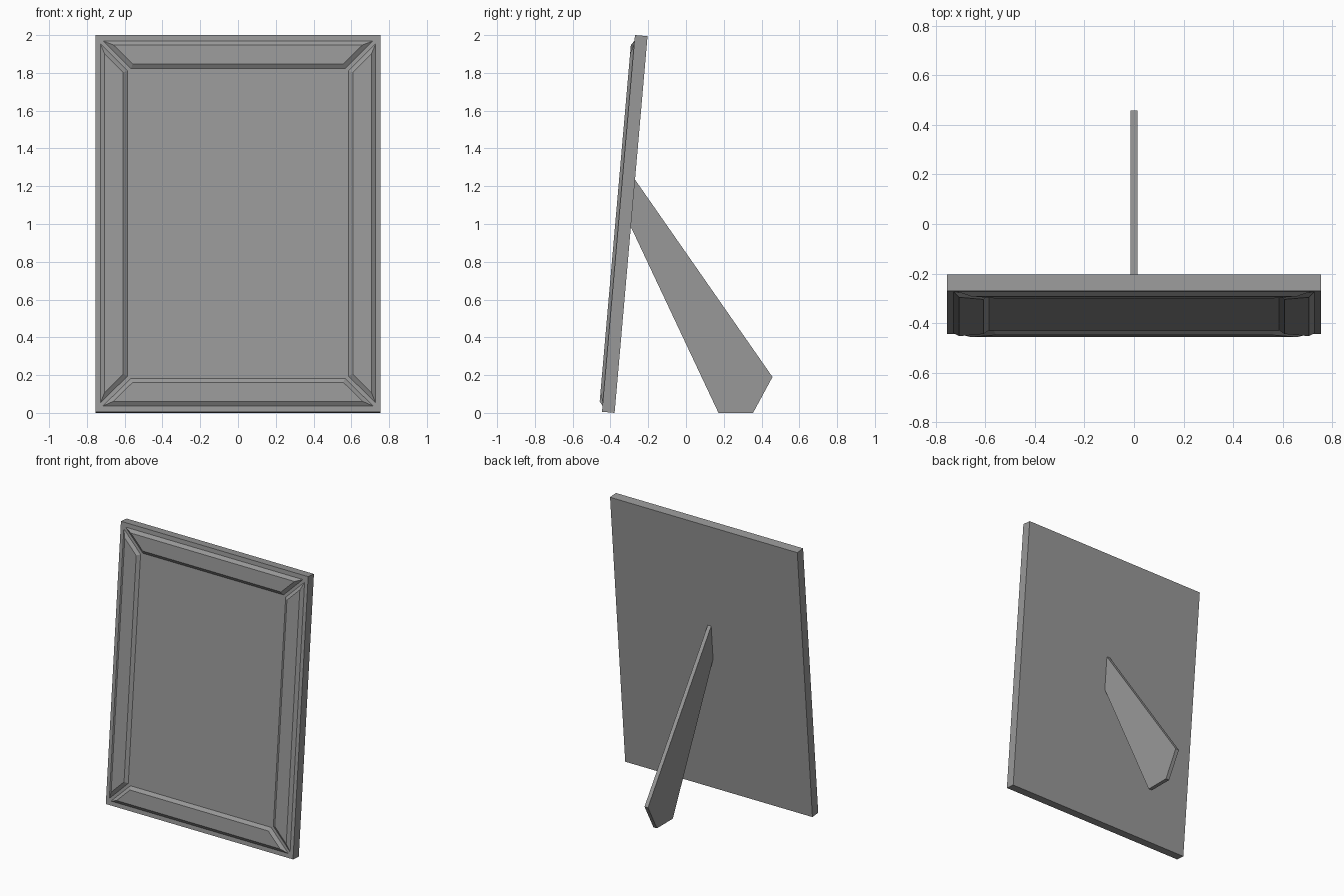
import bpy, bmesh
from math import radians, sqrt
from mathutils import Matrix

if "Cube" in bpy.data.objects:
    bpy.data.objects.remove(bpy.data.objects["Cube"])

HALF_W, HEIGHT, THICK = 0.755, 2.002, 0.067
LEAN = Matrix.Translation((0, -0.378, 0)) @ Matrix.Rotation(radians(-5), 4, 'X')

# Dark grey finish
grey = bpy.data.materials.new("dark_grey")
grey.diffuse_color = (0.318, 0.318, 0.318, 1)
grey.use_nodes = True
grey.node_tree.nodes["Principled BSDF"].inputs["Base Color"].default_value = grey.diffuse_color


def loft(name, loop_a, loop_b, matrix=Matrix()):
    """Closed solid between two matching vertex loops."""
    bm = bmesh.new()
    a = [bm.verts.new(p) for p in loop_a]
    b = [bm.verts.new(p) for p in loop_b]
    n = len(a)
    bm.faces.new(a)
    bm.faces.new(b)
    for i in range(n):
        j = (i + 1) % n
        bm.faces.new((a[i], a[j], b[j], b[i]))
    bmesh.ops.transform(bm, matrix=matrix, verts=bm.verts)
    bmesh.ops.recalc_face_normals(bm, faces=bm.faces)
    mesh = bpy.data.meshes.new(name)
    bm.to_mesh(mesh)
    bm.free()
    mesh.materials.append(grey)
    obj = bpy.data.objects.new(name, mesh)
    bpy.context.collection.objects.link(obj)
    return obj


# Leaning panel
rect = [(-HALF_W, 0), (HALF_W, 0), (HALF_W, HEIGHT), (-HALF_W, HEIGHT)]
loft("panel", [(x, 0, z) for x, z in rect],
     [(x, -THICK, z) for x, z in rect], LEAN)


# Raised bevelled mouldings with mitred ends
def moulding(name, outer, inner, outer_half, inner_half, turn):
    d, rise = 0.023, 0.017
    base = [(-outer_half, outer), (outer_half, outer),
            (inner_half, inner), (-inner_half, inner)]
    oh = outer_half - d * (1 + sqrt(2))
    ih = inner_half - d * (sqrt(2) - 1)
    top = [(-oh, outer - d), (oh, outer - d), (ih, inner + d), (-ih, inner + d)]
    place = (LEAN @ Matrix.Translation((0, -THICK, HEIGHT / 2))
             @ Matrix.Rotation(radians(turn), 4, 'Y'))
    loft(name, [(x, 0, z) for x, z in base],
         [(x, -rise, z) for x, z in top], place)


for name, turn in (("top_moulding", 0), ("bottom_moulding", 180)):
    moulding(name, 0.970, 0.823, 0.715, 0.567, turn)
for name, turn in (("right_moulding", 90), ("left_moulding", -90)):
    moulding(name, 0.729, 0.585, 0.955, 0.811, turn)

# Easel leg behind the panel
leg = [(-0.270, 1.235), (-0.292, 0.985), (0.172, 0), (0.355, 0), (0.458, 0.19)]
loft("easel_leg", [(-0.014, y, z) for y, z in leg],
     [(0.014, y, z) for y, z in leg])
